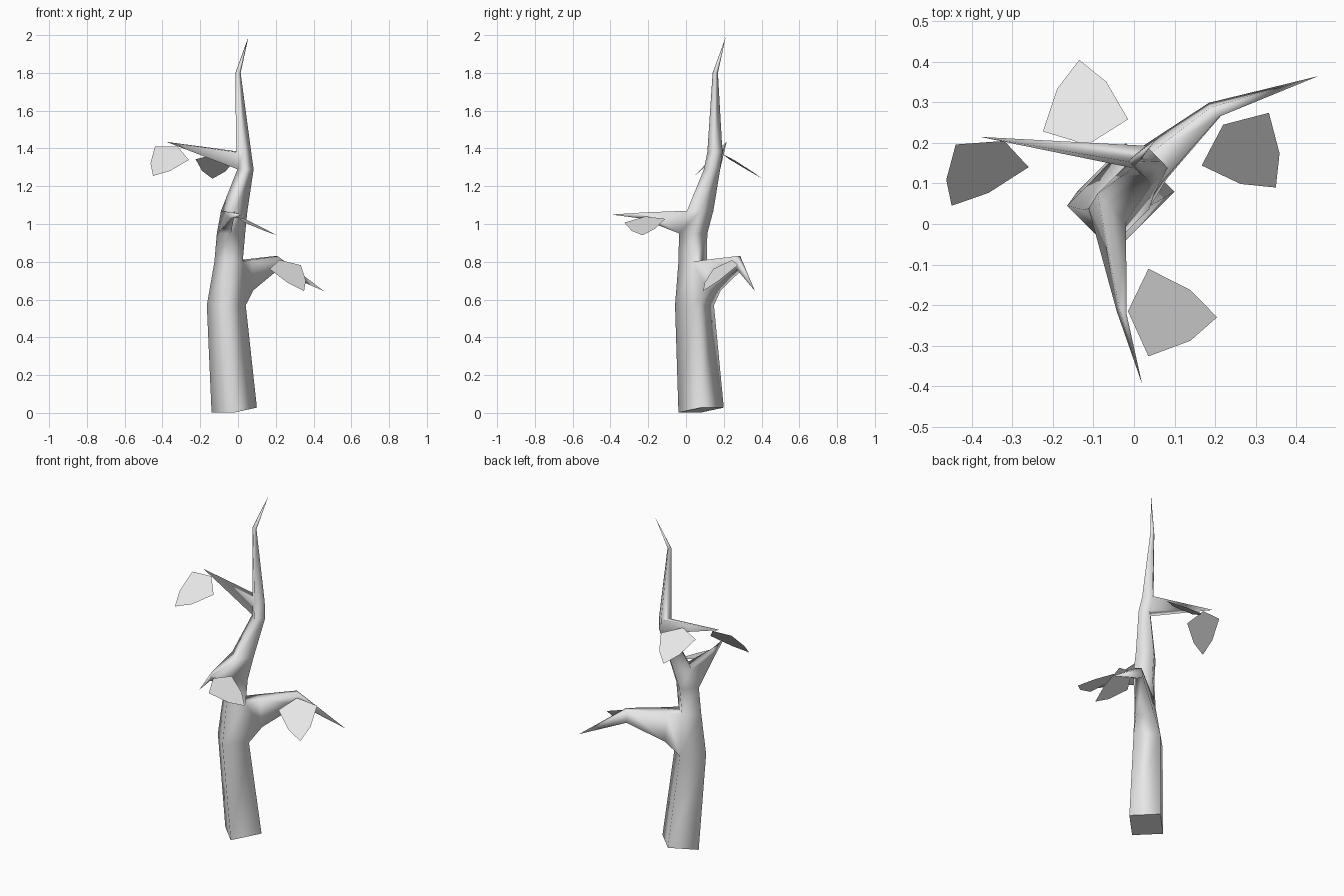
import bpy, bmesh
from mathutils import Vector

cube = bpy.data.objects.get("Cube")
if cube:
    bpy.data.objects.remove(cube, do_unlink=True)

grey = bpy.data.materials.new("pale_grey")
grey.use_nodes = True
grey.diffuse_color = (0.8, 0.8, 0.8, 1)
grey.node_tree.nodes["Principled BSDF"].inputs["Base Color"].default_value = (0.8, 0.8, 0.8, 1)


def finish(name, bm):
    mesh = bpy.data.meshes.new(name)
    bm.to_mesh(mesh)
    bm.free()
    mesh.materials.append(grey)
    obj = bpy.data.objects.new(name, mesh)
    bpy.context.collection.objects.link(obj)
    return obj


# Four-sided rings: corners point left, front, right, back
CORNERS = [Vector(c) for c in ((-1, 0, 0), (0, -1, 0), (1, 0, 0), (0, 1, 0))]


def bridge(bm, low, high):
    return [bm.faces.new((low[i], low[i - 3], high[i - 3], high[i])) for i in range(4)]


def close_tip(bm, ring, point):
    tip = bm.verts.new(point)
    for i in range(4):
        bm.faces.new((ring[i], ring[i - 3], tip))


def grow_branch(bm, face, steps, tip):
    """Pull a branch out of one side face of the trunk."""
    ring = list(face.verts)
    centre = face.calc_center_median()
    offsets = [v.co - centre for v in ring]
    bm.faces.remove(face)
    for point, scale in steps:
        new = [bm.verts.new(Vector(point) + o * scale) for o in offsets]
        bridge(bm, ring, new)
        ring = new
    close_tip(bm, ring, tip)


# Trunk: ring centres and radii, bottom to top
bm = bmesh.new()
trunk = [
    ((-0.02, 0.08, 0.015), 0.12),
    ((-0.062, 0.045, 0.57), 0.103),
    ((-0.05, 0.035, 0.80), 0.075),
    ((-0.037, 0.038, 0.95), 0.075),
    ((-0.02, 0.075, 1.07), 0.07),
    ((0.04, 0.138, 1.29), 0.043),
    ((0.03, 0.153, 1.38), 0.04),
    ((0.0, 0.155, 1.80), 0.014),
]
rings = [[bm.verts.new(Vector(c) + k * r) for k in CORNERS] for c, r in trunk]
for v, dz in zip(rings[0], (-1, -1, 1, 1)):   # slanted foot
    v.co.z += dz * 0.013
sides = [bridge(bm, a, b) for a, b in zip(rings, rings[1:])]
close_tip(bm, rings[-1], (0.055, 0.21, 1.99))
foot = bm.faces.new(rings[0])

# Branches: back left, front, right
grow_branch(bm, sides[1][2],
            [((0.045, 0.14, 0.73), 0.7), ((0.2, 0.28, 0.795), 0.3)],
            (0.455, 0.365, 0.645))
grow_branch(bm, sides[3][0], [((-0.03, -0.22, 1.045), 0.27)], (0.02, -0.395, 1.05))
grow_branch(bm, sides[5][3], [], (-0.38, 0.215, 1.435))

bmesh.ops.recalc_face_normals(bm, faces=bm.faces)
for f in bm.faces:
    f.smooth = f is not foot and f != foot
finish("trunk_and_branches", bm)

# Leaves: flat six-sided blades, given by stem point, tip and half-width vector
OUTLINE = [(0, 0), (0.23, 1), (0.7, 0.58), (1, 0), (0.7, -0.58), (0.23, -1)]
leaves = {
    "right_branch_leaf": ((0.22, 0.245, 0.81), (0.35, 0.09, 0.645), (0.083, 0.065, 0.01)),
    "upper_back_leaf": ((-0.115, 0.195, 1.37), (-0.135, 0.405, 1.24), (0.105, 0.015, -0.003)),
    "upper_left_leaf": ((-0.32, 0.205, 1.41), (-0.45, 0.045, 1.255), (0.09, -0.028, -0.035)),
    "front_branch_leaf": ((-0.015, -0.215, 1.04), (0.205, -0.23, 0.94), (0, 0.108, 0.01)),
}
for name, (stem, tip, half) in leaves.items():
    bm = bmesh.new()
    stem, axis, half = Vector(stem), Vector(tip) - Vector(stem), Vector(half)
    blade = bm.faces.new([bm.verts.new(stem + axis * u + half * w) for u, w in OUTLINE])
    blade.normal_update()
    if blade.normal.z < 0:
        blade.normal_flip()
    finish(name, bm)
